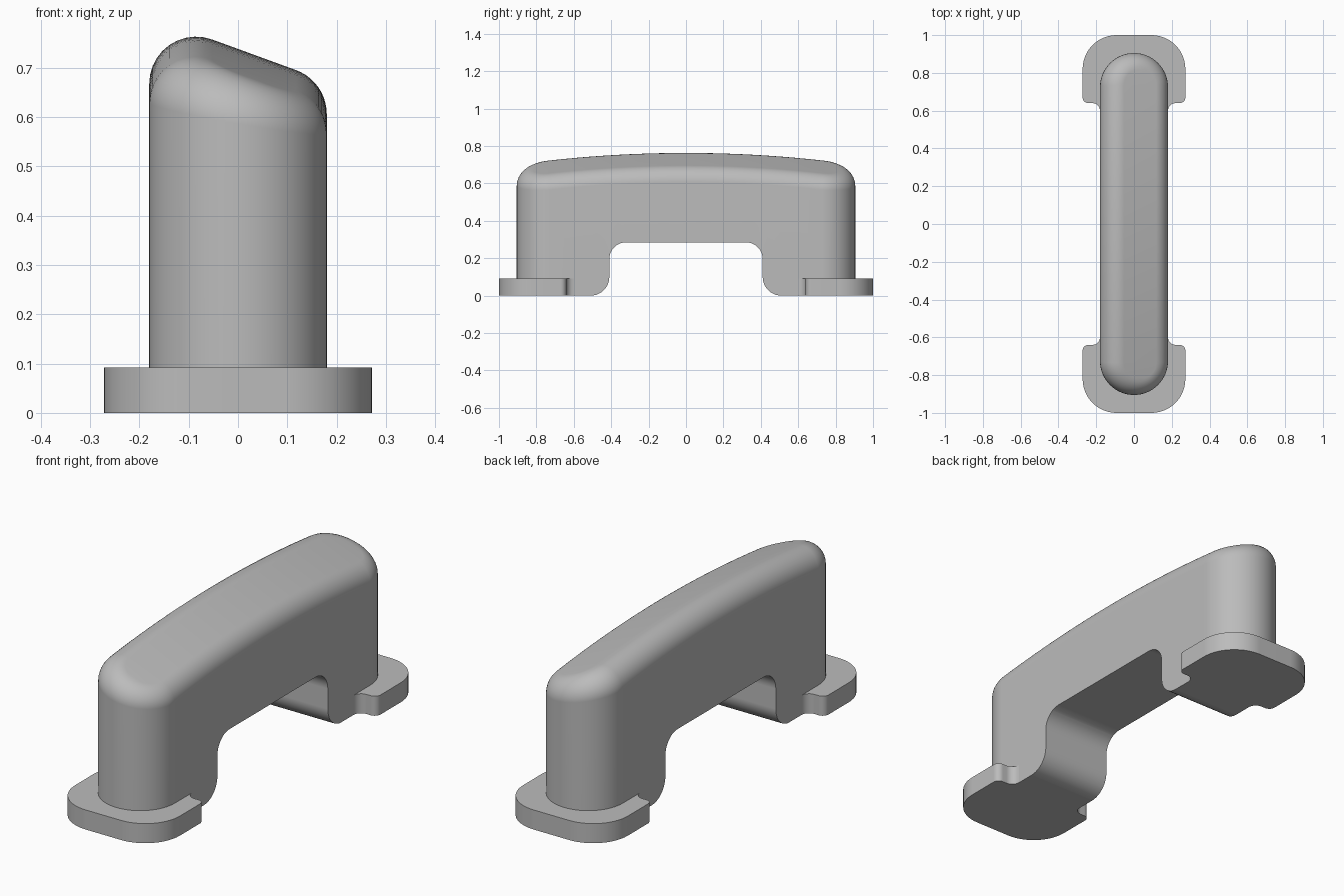
import bpy, bmesh
from math import pi, sin, cos, radians
from mathutils import Vector

cube = bpy.data.objects.get("Cube")
if cube:
    bpy.data.objects.remove(cube)

HALF_W, END_Y = 0.18, 0.905      # handle plan
FILLET = 0.095                   # rolled top edge
SLOPE, CROWN, TOP = -0.365, 0.031, 0.738

grey = bpy.data.materials.new("plain_grey")
grey.use_nodes = True
grey.diffuse_color = (0.5, 0.5, 0.5, 1)
grey.node_tree.nodes["Principled BSDF"].inputs["Base Color"].default_value = (0.5, 0.5, 0.5, 1)


def make_object(name, bm):
    bmesh.ops.recalc_face_normals(bm, faces=bm.faces)
    mesh = bpy.data.meshes.new(name)
    bm.to_mesh(mesh)
    bm.free()
    mesh.materials.append(grey)
    obj = bpy.data.objects.new(name, mesh)
    bpy.context.collection.objects.link(obj)
    return obj


def activate(obj):
    bpy.ops.object.select_all(action='DESELECT')
    obj.select_set(True)
    bpy.context.view_layer.objects.active = obj


def finish(obj):
    activate(obj)
    bpy.ops.object.shade_smooth_by_angle(angle=radians(35))
    normals = obj.modifiers.new("even_normals", 'WEIGHTED_NORMAL')
    normals.keep_sharp = True


def arc(cx, cy, r, start, end, steps=10):
    angles = [radians(start + (end - start) * i / steps) for i in range(steps + 1)]
    return [(cx + r * cos(a), cy + r * sin(a)) for a in angles]


def prism(name, points, direction):
    bm = bmesh.new()
    face = bm.faces.new([bm.verts.new(p) for p in points])
    out = bmesh.ops.extrude_face_region(bm, geom=[face])
    verts = [g for g in out["geom"] if isinstance(g, bmesh.types.BMVert)]
    bmesh.ops.translate(bm, verts=verts, vec=direction)
    return make_object(name, bm)


# Handle: half outline from the back tip down the +x side, then mirrored
def handle_outline():
    cy, cap, straight = END_Y - HALF_W, 16, 20
    side = []
    for i in range(cap + 1):
        a = pi / 2 * (1 - i / cap)
        side.append((Vector((HALF_W * cos(a), cy + HALF_W * sin(a), 0)), Vector((cos(a), sin(a), 0))))
    for i in range(1, straight):
        side.append((Vector((HALF_W, cy * (1 - 2 * i / straight), 0)), Vector((1, 0, 0))))
    flip = lambda v, sx, sy: Vector((v.x * sx, v.y * sy, 0))
    side += [(flip(p, 1, -1), flip(n, 1, -1)) for p, n in reversed(side[:cap + 1])]
    return side + [(flip(p, -1, 1), flip(n, -1, 1)) for p, n in reversed(side[1:-1])], len(side)


def handle_column(p, n, steps=10):
    # A ball of the fillet radius rolls between the wall and the crowned, tilted top
    c = p - n * FILLET
    up = Vector((-SLOPE, 2 * CROWN * c.y / END_Y ** 2 * 2, 1))
    c.z = TOP + SLOPE * c.x - 2 * CROWN * (c.y / END_Y) ** 2 - FILLET * up.length
    up.normalize()
    turn = n.rotation_difference(up)
    column = [Vector((p.x, p.y, 0))]
    for i in range(steps + 1):
        q = turn.copy()
        q.identity()
        column.append(c + FILLET * (q.slerp(turn, i / steps) @ n))
    return column


outline, half = handle_outline()
bm = bmesh.new()
columns = [[bm.verts.new(v) for v in handle_column(p, n)] for p, n in outline]
count = len(columns)
for i, a in enumerate(columns):
    b = columns[(i + 1) % count]
    for j in range(len(a) - 1):
        bm.faces.new((a[j], b[j], b[j + 1], a[j + 1]))
bm.faces.new([c[0] for c in columns])
# Top skin runs across from side to side
for i in range(half - 1):
    ring = [columns[i][-1], columns[i + 1][-1], columns[-i - 1][-1], columns[-i][-1]]
    bm.faces.new(list(dict.fromkeys(ring)))
handle = make_object("handle", bm)

# Rounded finger opening under the handle
r = 0.09
right = [(0.51, -0.1)] + arc(0.51, 0.1, 0.1, 270, 180) + arc(0.41 - r, 0.285 - r, r, 0, 90)
opening = right + [(-y, z) for y, z in reversed(right)]
cutter = prism("opening_cutter", [(-0.4, y, z) for y, z in opening], (0.8, 0, 0))
cut = handle.modifiers.new("opening", 'BOOLEAN')
cut.operation, cut.solver, cut.object = 'DIFFERENCE', 'EXACT', cutter
activate(handle)
bpy.ops.object.modifier_apply(modifier=cut.name)
bpy.data.objects.remove(cutter)
finish(handle)

# Mounting feet with rounded outer corners and a small blend into the handle
edge = ([(0.17, 0.6)] + arc(0.22, 0.6, 0.04, 180, 90, 6) + arc(0.242, 0.67, 0.03, 270, 360, 6)
        + arc(0.092, 0.82, 0.18, 0, 90, 14))
plate = edge + [(-x, y) for x, y in reversed(edge)]
for name, sign in (("back_foot", 1), ("front_foot", -1)):
    finish(prism(name, [(x, sign * y, 0) for x, y in plate], (0, 0, 0.092)))
